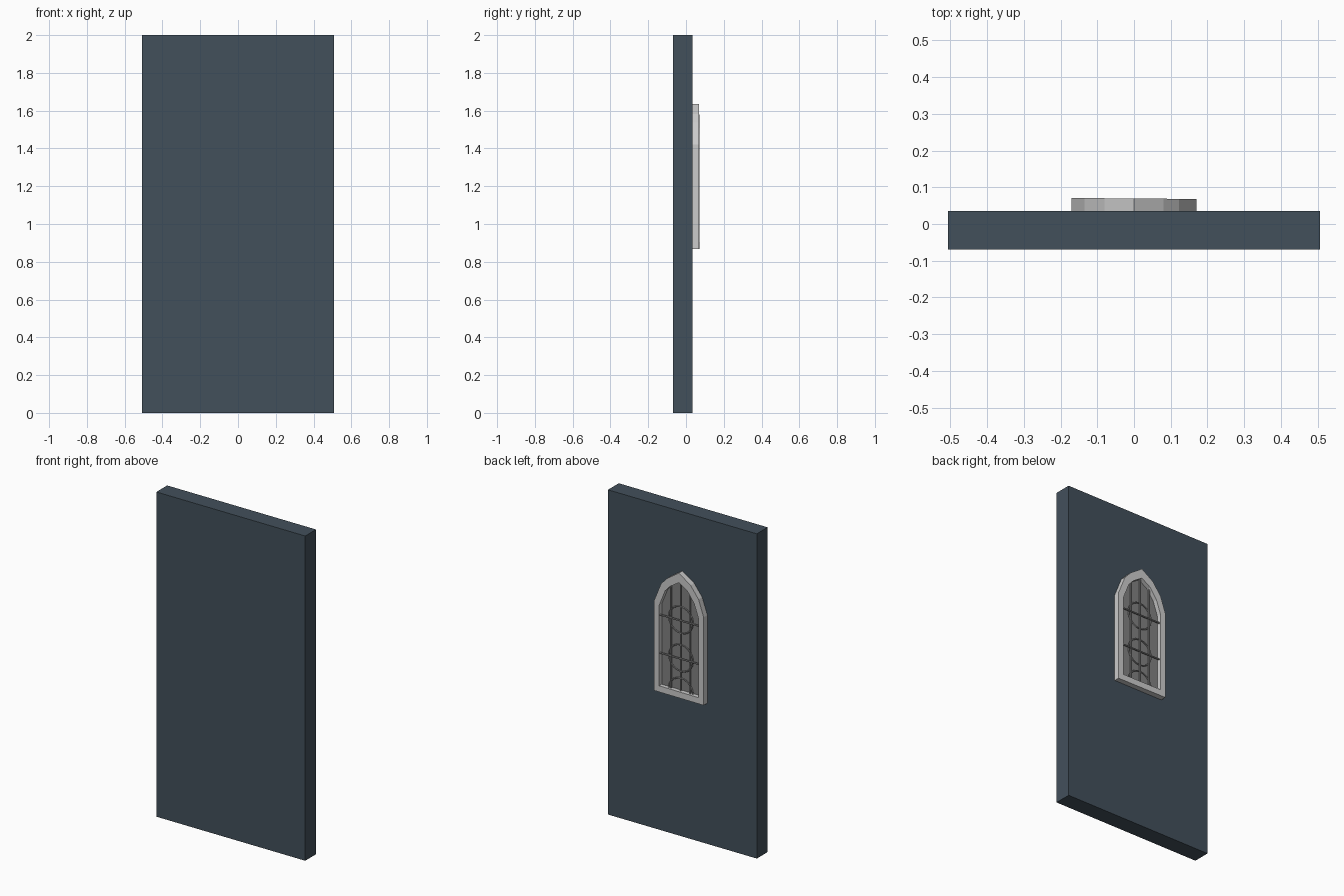
import bpy, bmesh, math
from mathutils import Vector, Matrix

if "Cube" in bpy.data.objects:
    bpy.data.objects.remove(bpy.data.objects["Cube"])


def material(name, rgb):
    m = bpy.data.materials.new(name)
    m.diffuse_color = (*rgb, 1)
    m.use_nodes = True
    m.node_tree.nodes["Principled BSDF"].inputs["Base Color"].default_value = m.diffuse_color
    return m


def finish(name, bm, mat=None):
    bmesh.ops.recalc_face_normals(bm, faces=bm.faces)
    me = bpy.data.meshes.new(name)
    bm.to_mesh(me)
    bm.free()
    ob = bpy.data.objects.new(name, me)
    bpy.context.collection.objects.link(ob)
    if mat:
        me.materials.append(mat)
    return ob


slate = material("slate_blue", (0.055, 0.08, 0.105))
glass = material("dark_glass", (0.22, 0.22, 0.22))
iron = material("iron", (0.3, 0.3, 0.3))
WALL_Y = 0.035

# Wall slab
bm = bmesh.new()
bmesh.ops.create_cube(bm, size=1)
bmesh.ops.scale(bm, vec=(1.014, 0.105, 2), verts=bm.verts)
bmesh.ops.translate(bm, vec=(0, WALL_Y - 0.0525, 1), verts=bm.verts)
finish("wall", bm, slate)

# Pointed arch window frame, slightly irregular like hand-cut stone
outer = [(-0.17, 0.867), (0.17, 0.867), (0.17, 1.42), (0.122, 1.538), (0.08, 1.582),
         (0, 1.636), (-0.08, 1.582), (-0.135, 1.51), (-0.17, 1.41)]
inner = [(-0.135, 0.905), (0.135, 0.905), (0.135, 1.40), (0.095, 1.50), (0.06, 1.538),
         (0, 1.576), (-0.06, 1.538), (-0.105, 1.475), (-0.135, 1.39)]
bm = bmesh.new()


def loop(points, front):
    return [bm.verts.new((x, 0.0695 - 0.008 * x if front else WALL_Y - 0.002, z))
            for x, z in points]


rings = [loop(outer, False), loop(outer, True), loop(inner, True), loop(inner, False)]
for k in range(4):
    a, b = rings[k], rings[(k + 1) % 4]
    for i in range(len(a)):
        j = (i + 1) % len(a)
        bm.faces.new((a[i], a[j], b[j], b[i]))
finish("window_frame", bm)

# Glass pane set back inside the frame
bm = bmesh.new()
face = bm.faces.new([bm.verts.new((x, WALL_Y, z)) for x, z in inner])
ext = bmesh.ops.extrude_face_region(bm, geom=[face])
bmesh.ops.translate(bm, vec=(0, 0.008, 0),
                    verts=[v for v in ext["geom"] if isinstance(v, bmesh.types.BMVert)])
finish("window_glass", bm, glass)


# Iron bars
def bar(name, p, q, r=0.005):
    p, q = Vector(p), Vector(q)
    d = q - p
    bm = bmesh.new()
    mat = Matrix.Translation((p + q) / 2) @ d.to_track_quat('Z', 'Y').to_matrix().to_4x4()
    bmesh.ops.create_cone(bm, cap_ends=True, segments=8, radius1=r, radius2=r,
                          depth=d.length, matrix=mat)
    finish(name, bm, iron)


for x, top in ((-0.066, 1.535), (0, 1.575), (0.066, 1.53)):
    bar("upright_bar", (x, 0.052, 0.9), (x, 0.052, top))
for z in (1.105, 1.34):
    bar("cross_bar", (-0.14, 0.059, z), (0.14, 0.059, z))


# Tracery rings; the lowest one is a half ring rising from the sill
def ring(name, z, arc, radius=0.082, r=0.0045, n=20, sides=6):
    bm = bmesh.new()
    count = n if arc > 6 else n // 2 + 1
    rows = []
    for i in range(count):
        a = 2 * math.pi * i / n
        rows.append([bm.verts.new(((radius + r * math.cos(t)) * math.cos(a),
                                   0.05 + r * math.sin(t),
                                   z + (radius + r * math.cos(t)) * math.sin(a)))
                     for t in (2 * math.pi * s / sides for s in range(sides))])
    for i in range(n if count == n else count - 1):
        a, b = rows[i], rows[(i + 1) % count]
        for s in range(sides):
            u = (s + 1) % sides
            bm.faces.new((a[s], a[u], b[u], b[s]))
    finish(name, bm, iron)


ring("tracery_ring", 1.34, 2 * math.pi)
ring("tracery_ring", 1.105, 2 * math.pi)
ring("tracery_half_ring", 0.9, math.pi)
